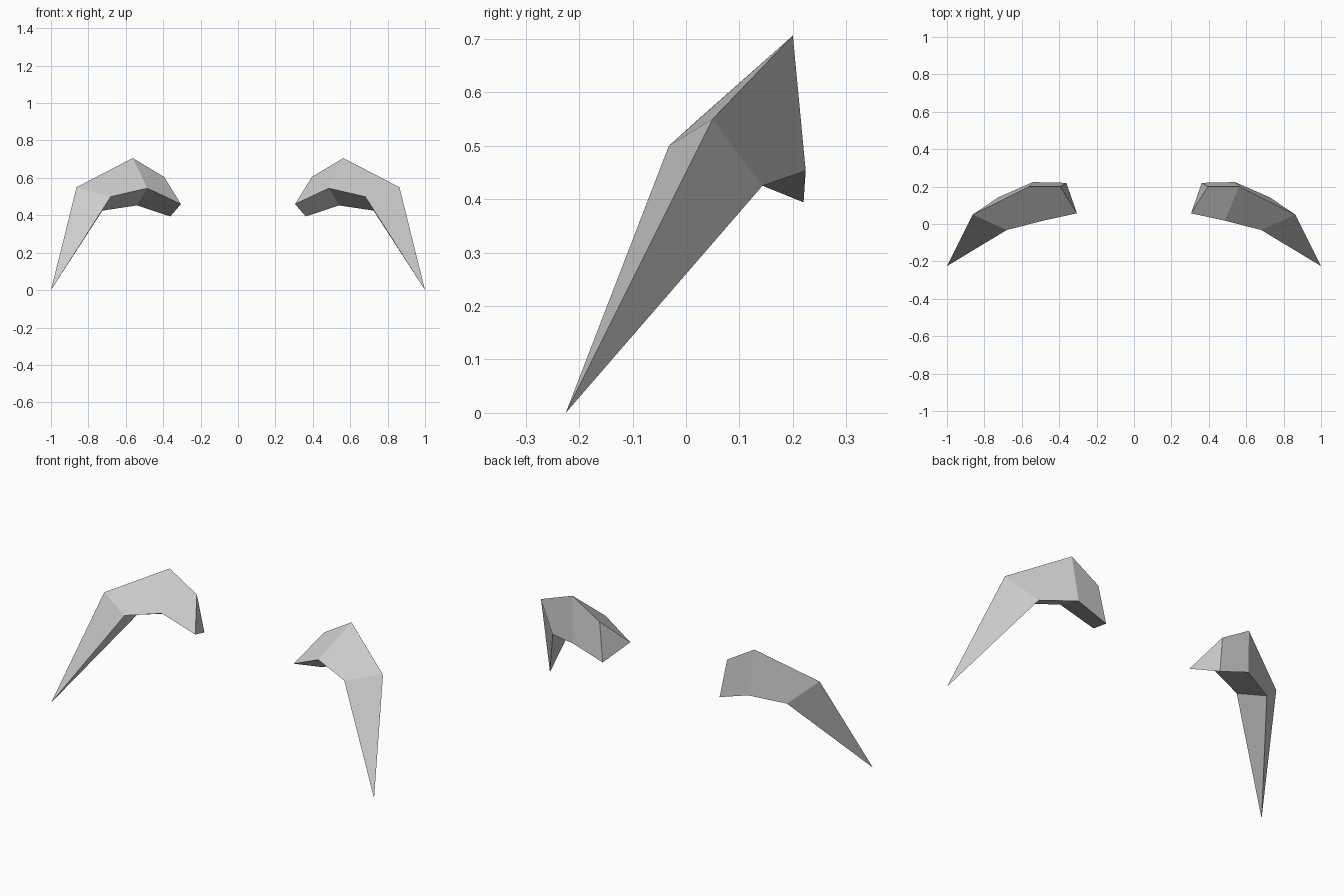
import bpy
import bmesh

cube = bpy.data.objects.get("Cube")
if cube:
    bpy.data.objects.remove(cube)

# Single horn colour
horn_grey = bpy.data.materials.new("horn_grey")
horn_grey.use_nodes = True
colour = (0.6, 0.6, 0.6, 1)
horn_grey.diffuse_color = colour
horn_grey.node_tree.nodes["Principled BSDF"].inputs["Base Color"].default_value = colour

# Triangular sections from base to bend: top ridge, front edge, back edge
SECTIONS = [
    [(0.395, 0.2, 0.605), (0.305, 0.057, 0.46), (0.362, 0.22, 0.394)],
    [(0.563, 0.2, 0.706), (0.485, 0.018, 0.545), (0.54, 0.224, 0.453)],
    [(0.863, 0.05, 0.55), (0.68, -0.032, 0.5), (0.725, 0.143, 0.425)],
]
TIP = (1, -0.225, 0)


def build_horn(name, side):
    """Loft the sections, cap the base and close to a point."""
    bm = bmesh.new()

    def vert(p):
        return bm.verts.new((side * p[0], p[1], p[2]))

    rings = [[vert(p) for p in section] for section in SECTIONS]
    tip = vert(TIP)
    bm.faces.new(rings[0])
    for i in range(3):
        j = (i + 1) % 3
        for a, b in zip(rings, rings[1:]):
            bm.faces.new((a[i], a[j], b[j], b[i]))
        bm.faces.new((rings[-1][i], rings[-1][j], tip))
    bmesh.ops.recalc_face_normals(bm, faces=bm.faces[:])
    mesh = bpy.data.meshes.new(name)
    bm.to_mesh(mesh)
    bm.free()
    mesh.materials.append(horn_grey)
    bpy.context.collection.objects.link(bpy.data.objects.new(name, mesh))


build_horn("left_horn", 1)
build_horn("right_horn", -1)
